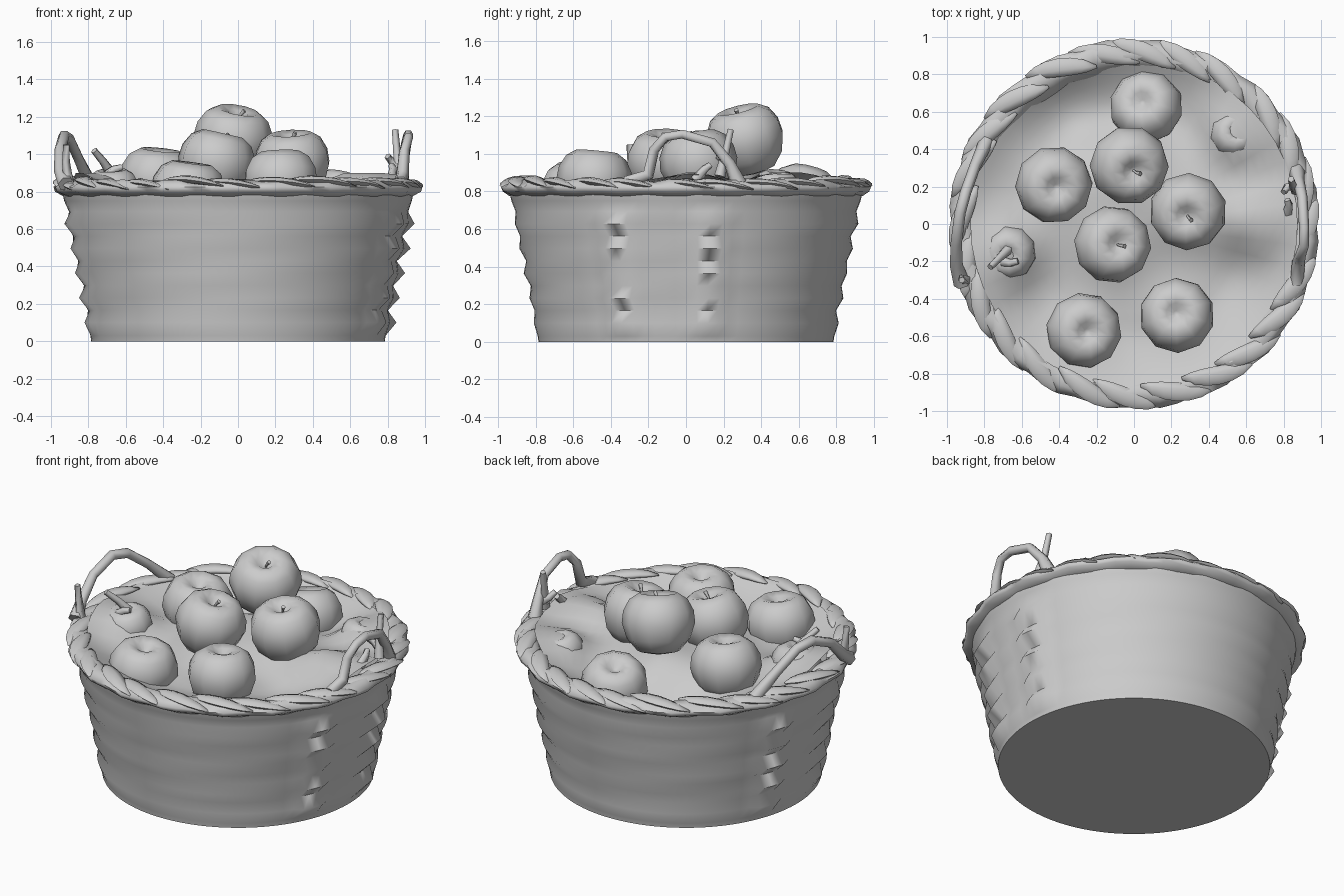
import bpy, bmesh, math, random
from mathutils import Vector, Euler

if "Cube" in bpy.data.objects:
    bpy.data.objects.remove(bpy.data.objects["Cube"])

random.seed(4)
TAU = math.tau
clay = bpy.data.materials.new("plain_grey")
clay.diffuse_color = (0.6, 0.6, 0.6, 1)
clay.use_nodes = True
clay.node_tree.nodes["Principled BSDF"].inputs["Base Color"].default_value = clay.diffuse_color


def finish(name, bm, angle=50):
    bmesh.ops.recalc_face_normals(bm, faces=bm.faces)
    me = bpy.data.meshes.new(name)
    bm.to_mesh(me)
    bm.free()
    ob = bpy.data.objects.new(name, me)
    bpy.context.collection.objects.link(ob)
    me.materials.append(clay)
    bpy.ops.object.select_all(action='DESELECT')
    ob.select_set(True)
    bpy.context.view_layer.objects.active = ob
    bpy.ops.object.shade_smooth_by_angle(angle=math.radians(angle))
    return ob


def skin(bm, rings, loop=False, caps=False):
    """Join equal vertex rings with quads."""
    rs = [[bm.verts.new(p) for p in r] for r in rings]
    n = len(rs[0])
    for a, b in zip(rs, rs[1:] + ([rs[0]] if loop else [])):
        for i in range(n):
            j = (i + 1) % n
            bm.faces.new((a[i], a[j], b[j], b[i]))
    if caps:
        bm.faces.new(rs[0])
        bm.faces.new(rs[-1])
    return rs


def polar(r, t, z):
    return Vector((r * math.cos(t), r * math.sin(t), z))


def tube(name, pts, radii, sides=6):
    """Tapered tube along a path."""
    pts = [Vector(p) for p in pts]
    rings = []
    for i, p in enumerate(pts):
        d = (pts[min(i + 1, len(pts) - 1)] - pts[max(i - 1, 0)]).normalized()
        q = d.to_track_quat('Z', 'Y')
        rings.append([p + q @ polar(radii[i], TAU * k / sides, 0) for k in range(sides)])
    bm = bmesh.new()
    skin(bm, rings, caps=True)
    return finish(name, bm, 75)


# Basket wall: flared, with shallow woven courses, one ring per ridge or groove
N = 90
WEDGES = [(8, 0.035), (-23, 0.03), (160, 0.035), (192, 0.02)]  # angle, extra depth
levels = [0.0, 0.03] + [0.1 + 0.066 * i for i in range(10)] + [0.75, 0.8]


def wall_radius(t, z, k):
    r = 0.785 + 0.155 * (z / 0.8) ** 1.1
    if 2 <= k <= 11:
        ridge = 1 if k % 2 == 0 else -1
        r += 0.014 * ridge * (0.75 + 0.25 * math.sin(3 * t + k))
        for c, depth in WEDGES:
            d = abs((t - math.radians(c) + math.pi) % TAU - math.pi)
            r += depth * (d < 0.12) * (ridge > 0) * (k < 11)
    return r


bm = bmesh.new()
rings = [[polar(wall_radius(TAU * i / N, z, k), TAU * i / N, z) for i in range(N)]
         for k, z in enumerate(levels)]
wall = skin(bm, rings)
bm.faces.new(wall[0])
finish("basket_wall", bm, 75)

# Rim: broad rolled band with an uneven edge
SEG = 66
section = [(0.82, 0.765), (0.85, 0.83), (0.89, 0.86), (0.94, 0.855), (0.985, 0.825),
           (0.975, 0.8), (0.93, 0.775)]
rings = []
for i in range(SEG):
    t = TAU * i / SEG
    ring = []
    for k, (r, z) in enumerate(section):
        wave = math.sin(t * 20 + r * 30)
        ring.append(polar(r + 0.01 * wave, t, z + (0.012 * wave if k in (1, 2, 3) else 0)))
    rings.append(ring)
bm = bmesh.new()
skin(bm, rings, loop=True)
finish("rim_band", bm, 80)

# Rim strands: broad flat tapered pieces lying diagonally over the band
STRANDS = 24
bm = bmesh.new()
for s in range(STRANDS):
    t0 = TAU * s / STRANDS + random.uniform(-0.05, 0.05)
    rise = random.uniform(-0.01, 0.012)
    rings = []
    for i in range(7):
        u = i / 6
        t = t0 + 0.4 * u
        w = 0.01 + 0.045 * math.sin(math.pi * u) ** 0.7
        c = polar(0.865 + 0.11 * u, t, 0.85 + rise + 0.012 * math.sin(math.pi * u) - 0.03 * u * u)
        out = polar(1, t, 0)
        rings.append([c + out * w * math.cos(a) + Vector((0, 0, 0.4 * w * math.sin(a)))
                      for a in (TAU * k / 7 for k in range(7))])
    skin(bm, rings, caps=True)
finish("rim_strands", bm, 80)

# Filling: draped surface between the fruit, swelling over buried pieces
LUMPS = [(-0.67, -0.15, 0.17, 0.2), (0.53, 0.46, 0.17, 0.2), (0.64, 0.02, 0.19, 0.2),
         (-0.42, 0.21, 0.1, 0.25), (-0.03, 0.3, 0.14, 0.25), (0.29, 0.07, 0.12, 0.25),
         (-0.12, -0.11, 0.12, 0.25), (-0.27, -0.57, 0.06, 0.22), (0.23, -0.49, 0.08, 0.24)]


def fill_height(x, y):
    r = math.hypot(x, y)
    z = 0.7 + 0.14 * max(0, (r - 0.58) / 0.29) ** 1.3
    z -= 0.09 * math.exp(-((x + 0.35) ** 2 + (y - 0.62) ** 2) / 0.05)
    return z + sum(h * math.exp(-((x - a) ** 2 + (y - b) ** 2) / (w * w)) for a, b, h, w in LUMPS)


bm = bmesh.new()
rings = []
for j in range(1, 18):
    r = 0.875 * j / 17
    ring = [polar(r, TAU * i / 48, 0) for i in range(48)]
    for p in ring:
        p.z = min(fill_height(p.x, p.y), 0.9)
    rings.append(ring)
bm.faces.new(skin(bm, rings)[0])
finish("filling", bm, 80)

# Apples: ten-sided lathe with a dimple, some with a short stem
PROFILE = [(0.05, -0.165), (0.12, -0.15), (0.18, -0.08), (0.208, 0.01), (0.2, 0.08),
           (0.165, 0.145), (0.11, 0.18), (0.055, 0.165), (0.015, 0.13)]
# x, y, top height, size, tilt about x, tilt about y, has stem
APPLES = [(-0.43, 0.21, 1.03, 1.0, 0.1, 0.1, False), (-0.03, 0.32, 1.25, 1.02, 0.3, 0.0, True),
          (0.29, 0.07, 1.12, 1.0, 0.15, -0.1, True), (-0.12, -0.11, 1.12, 1.0, 0.1, 0.2, True),
          (-0.27, -0.57, 0.96, 0.98, 0.1, 0.1, False), (0.23, -0.49, 1.02, 0.97, -0.1, 0.0, False),
          (0.07, 0.62, 0.93, 0.95, -0.3, 0.1, False), (0.53, 0.48, 0.91, 0.62, -0.1, 0.2, False),
          (-0.67, -0.15, 0.92, 0.72, 0.1, -0.1, False)]
for x, y, top, s, rx, ry, stem in APPLES:
    q = Euler((rx, ry, random.uniform(0, 1))).to_quaternion()
    c = Vector((x, y, top - 0.185 * s))
    bm = bmesh.new()
    skin(bm, [[c + q @ (polar(r, TAU * k / 10, z) * s) for k in range(10)] for r, z in PROFILE],
         caps=True)
    finish("apple", bm, 75)
    if stem:
        path = [(0, 0, 0.11), (0.005, -0.01, 0.15), (0.02, -0.025, 0.185)]
        tube("apple_stem", [c + q @ (Vector(p) * s) for p in path], [0.007, 0.007, 0.013], 5)

# Handles: bent branches rising from the rim on both sides
tube("right_handle", [(0.87, -0.32, 0.85), (0.88, -0.2, 0.89), (0.89, -0.17, 1.02), (0.91, -0.11, 1.09),
                      (0.91, -0.02, 1.105), (0.9, 0.14, 1.06), (0.88, 0.23, 0.95), (0.87, 0.28, 0.84)],
     [0.035, 0.035, 0.028, 0.027, 0.027, 0.028, 0.032, 0.045])
tube("left_handle", [(-0.92, -0.32, 0.84), (-0.95, -0.22, 0.91), (-0.95, -0.1, 1.03),
                     (-0.93, 0.06, 1.1), (-0.9, 0.17, 1.08), (-0.85, 0.31, 0.97), (-0.79, 0.44, 0.84)],
     [0.045, 0.035, 0.03, 0.03, 0.03, 0.03, 0.04])

# Loose twigs beside the handles
TWIGS = [[(0.87, 0.18, 0.88), (0.85, 0.21, 1.0), (0.84, 0.24, 1.13)],
         [(0.86, 0.2, 0.93), (0.82, 0.2, 0.96), (0.8, 0.17, 0.99)],
         [(0.82, 0.05, 0.86), (0.83, 0.1, 0.92), (0.82, 0.13, 0.94)],
         [(-0.66, -0.12, 0.87), (-0.72, -0.18, 0.96), (-0.77, -0.23, 1.02)],
         [(-0.72, -0.2, 0.87), (-0.66, -0.21, 0.92), (-0.62, -0.2, 0.93)],
         [(-0.9, -0.3, 0.84), (-0.92, -0.29, 0.96), (-0.92, -0.3, 1.05)]]
for path in TWIGS:
    tube("twig", path, [0.032, 0.022, 0.018], 5)
